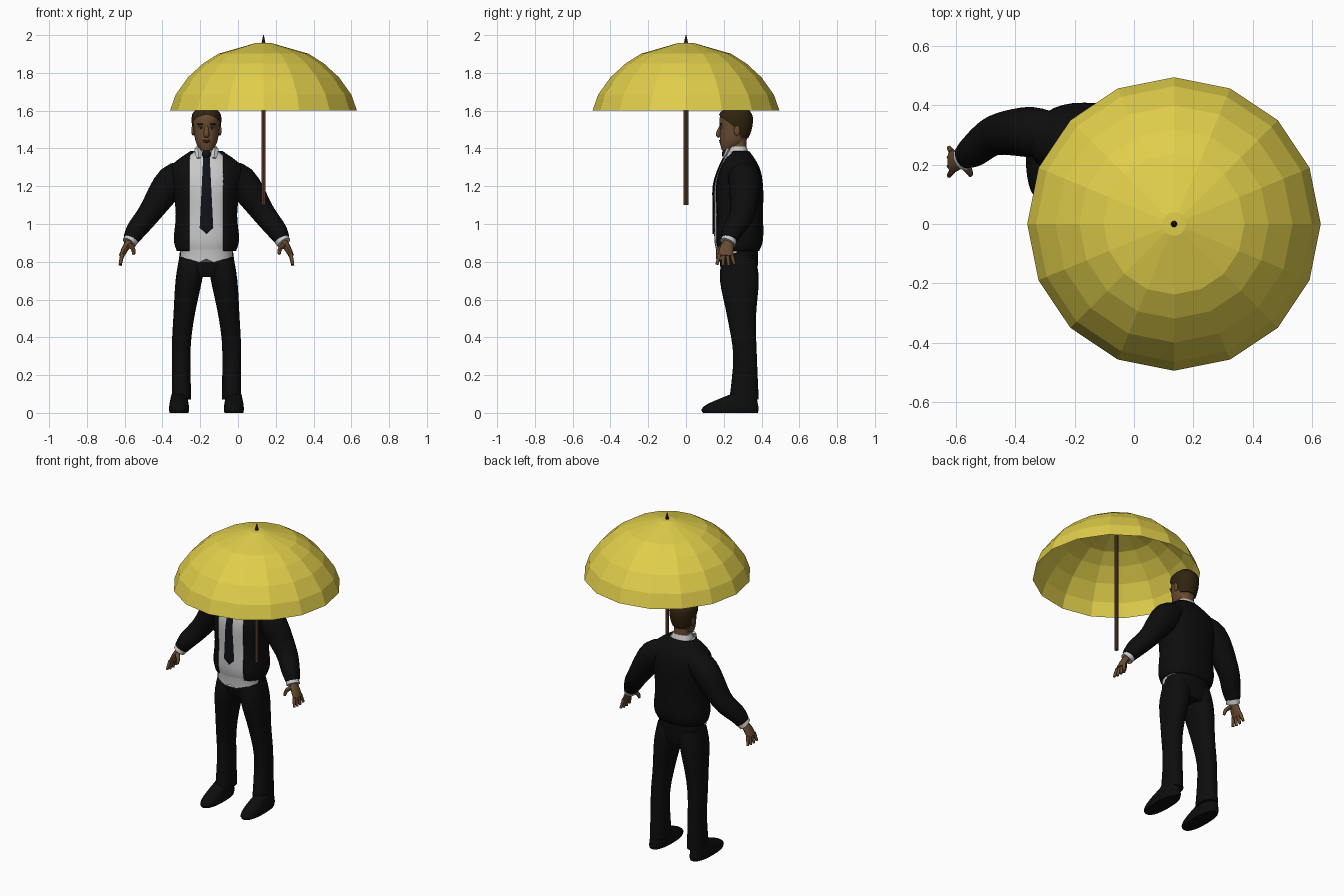
import bpy, bmesh
from math import sin, cos, pi, asin, sqrt, copysign
from mathutils import Vector

cube = bpy.data.objects.get("Cube")
if cube:
    bpy.data.objects.remove(cube)

MAN_X = -.167
POLE_X = .135
SIDES = {"right": -1, "left": 1}


def material(name, red, green, blue):
    mat = bpy.data.materials.new(name)
    mat.use_nodes = True
    mat.diffuse_color = (red, green, blue, 1)
    shader = mat.node_tree.nodes["Principled BSDF"]
    shader.inputs["Base Color"].default_value = mat.diffuse_color
    shader.inputs["Roughness"].default_value = .8
    return mat


yellow = material("canopy yellow", .75, .62, .07)
wood = material("shaft brown", .14, .065, .03)
dark = material("tip brown", .04, .02, .015)
flesh = material("skin brown", .14, .07, .03)
hair_brown = material("hair brown", .03, .017, .005)
black = material("suit black", .004, .004, .004)
white = material("shirt white", .58, .58, .58)
navy = material("tie navy", .005, .006, .01)
lip_brown = material("lip brown", .08, .03, .02)


def spline(rows, steps=4):
    """Pass a smooth curve through rows of any width."""
    points = [Vector(row) for row in rows]
    points = [points[0], *points, points[-1]]
    dense = []
    for a, b, c, d in zip(points, points[1:], points[2:], points[3:]):
        for step in range(steps):
            t = step / steps
            bend = (2 * a - 5 * b + 4 * c - d) + (3 * b - 3 * c + d - a) * t
            dense.append(b + (c - a) * t / 2 + bend * t * t / 2)
    return dense + [points[-1]]


def skin(name, rings, mat, caps=True, smooth=True):
    """Bridge rings into one surface; coincident ends are welded."""
    bm = bmesh.new()
    loops = [[bm.verts.new(point) for point in ring] for ring in rings]
    for low, high in zip(loops, loops[1:]):
        for i in range(len(low) - 1):
            bm.faces.new((low[i], low[i + 1], high[i + 1], high[i]))
    if caps:
        bm.faces.new(loops[0])
        bm.faces.new(loops[-1])
    bmesh.ops.remove_doubles(bm, verts=bm.verts, dist=.0001)
    bmesh.ops.recalc_face_normals(bm, faces=bm.faces)
    mesh = bpy.data.meshes.new(name)
    bm.to_mesh(mesh)
    bm.free()
    mesh.materials.append(mat)
    part = bpy.data.objects.new(name, mesh)
    bpy.context.collection.objects.link(part)
    if smooth:
        bpy.ops.object.select_all(action="DESELECT")
        part.select_set(True)
        bpy.context.view_layer.objects.active = part
        bpy.ops.object.shade_smooth_by_angle(angle=.8)
    return part


def levels(rows, x=MAN_X, gap=None, count=28, power=.85):
    """Horizontal rounded rings from rows of height, half width, front, back."""
    rings = []
    for z, half, front, back in rows:
        start = gap(z, half) if gap else 0
        ring = []
        for i in range(count + 1):
            angle = start - pi / 2 + (2 * pi - 2 * start) * i / count
            c, s = cos(angle), sin(angle)
            ring.append((x + half * copysign(abs(c) ** power, c),
                         (front + back) / 2 + (back - front) / 2 * copysign(abs(s) ** power, s),
                         z))
        rings.append(ring)
    return rings


def tube(name, path, mat, side=1, count=12):
    """Rings across a path of offset, y, z, depth radius, width radius."""
    path = spline(path)
    points = [Vector((MAN_X + side * off, y, z)) for off, y, z, *radii in path]
    rings = []
    for i, point in enumerate(points):
        along = (points[min(i + 1, len(points) - 1)] - points[max(i - 1, 0)]).normalized()
        across = along.cross(Vector((0, 1, 0))).normalized()
        deep = across.cross(along)
        depth, width = path[i][3:]
        turns = [2 * pi * k / count for k in range(count + 1)]
        rings.append([point + deep * depth * cos(a) + across * width * sin(a) for a in turns])
    return skin(name, rings, mat)


def ellipsoid(name, offset, y, z, size, mat, side=1):
    bpy.ops.mesh.primitive_uv_sphere_add(segments=16, ring_count=10,
                                         location=(MAN_X + side * offset, y, z))
    part = bpy.context.object
    part.name, part.scale = name, size
    part.data.materials.append(mat)
    bpy.ops.object.shade_smooth()


def rod(name, bottom, top, radius, tip_radius, mat):
    bpy.ops.mesh.primitive_cone_add(vertices=10, radius1=radius, radius2=tip_radius,
                                    depth=top - bottom, location=(POLE_X, 0, (bottom + top) / 2))
    part = bpy.context.object
    part.name = name
    part.data.materials.append(mat)


# Umbrella: flat-panelled canopy, shaft and tip
canopy = []
for slope in (0, .35, .63, .87, 1.07, 1.49, pi / 2):
    radius, height = .495 * cos(slope), 1.6 + .36 * sin(slope) ** 1.35
    canopy.append([(POLE_X + radius * cos(k * pi / 8), radius * sin(k * pi / 8), height)
                   for k in range(17)])
skin("umbrella_canopy", canopy, yellow, caps=False, smooth=False)
rod("umbrella_shaft", 1.1, 1.95, .012, .012, wood)
rod("umbrella_tip", 1.95, 2, .013, .002, dark)

# Shirt, with tails that dip and part at the front
torso = spline([(.86, .15, .16, .38), (.92, .165, .15, .4), (1.05, .155, .15, .4),
                (1.2, .17, .15, .4), (1.3, .18, .18, .38), (1.38, .08, .22, .33)])
shirt = levels([(z, half - .01, front, back - .01) for z, half, front, back in torso])
tails = []
for x, y, z in shirt[0]:
    offset = abs(x - MAN_X)
    notch = .03 if y < .25 and offset < .02 else 0
    tails.append((x, y, .785 + .3 * offset + notch))
skin("shirt", [tails] + shirt, white)

# Jacket, open at the front
jacket = skin("jacket",
              levels([(z, half, front + .005, back) for z, half, front, back in torso],
                     gap=lambda z, half: asin(min(.9, (.088 / half) ** 1.18))),
              black, caps=False)
cloth = jacket.modifiers.new("cloth", "SOLIDIFY")
cloth.thickness, cloth.offset = .016, 0

# Tie: a knot and a blade that widens down the shirt front
blade = []
for z, half, front, back in torso:
    if z > .94:
        wide = min(.035 - .05 * (z - 1), 2 * (z - .947))
        blade.append([(MAN_X + side * wide, front + shift, z) for side, shift in
                      ((-1, -.003), (0, -.009), (1, -.003), (0, .01), (-1, -.003))])
skin("tie_blade", blade, navy)
ellipsoid("tie_knot", 0, .21, 1.37, (.024, .02, .026), navy)

# Collar, neck and trouser seat
skin("collar", levels([(1.35, .08, .21, .34), (1.41, .055, .23, .32)]), white)
skin("neck", levels([(1.35, .05, .23, .32), (1.45, .047, .23, .32)]), flesh)
skin("trouser_seat", levels([(.72, .13, .2, .37), (.78, .15, .18, .38), (.86, .14, .18, .38)]),
     black)

leg = spline([(.82, .07, .19, .37), (.7, .07, .18, .385), (.5, .055, .22, .37),
              (.3, .049, .25, .375), (.07, .051, .23, .385)])
shoe = spline([(0, .05, .09, .38), (.02, .053, .083, .385), (.05, .05, .12, .38),
               (.1, .04, .24, .37)])

for name, side in SIDES.items():
    # Trouser leg slants outwards from hip to knee
    rings = []
    for row in leg:
        offset = .133 - .16 * max(0, row[0] - .36) ** 1.3
        rings += levels([row], x=MAN_X + side * offset)
    skin(f"{name}_trouser_leg", rings, black)
    skin(f"{name}_shoe", levels(shoe, x=MAN_X + side * .145), black)

    # Sleeve, cuff and collar point
    tube(f"{name}_sleeve", [(.07, .29, 1.3, .07, .04), (.18, .31, 1.23, .085, .085),
                            (.3, .3, 1.06, .068, .063), (.37, .25, .97, .056, .054),
                            (.4, .23, .92, .045, .042)], black, side, count=18)
    tube(f"{name}_cuff", [(.39, .235, .93, .04, .04), (.41, .22, .9, .044, .038)], white, side)
    tube(f"{name}_collar_point", [(.045, .225, 1.4, .01, .02), (.04, .2, 1.35, .007, .014)],
         white, side, count=4)

    # Hand: palm, four fingers and thumb
    tube(f"{name}_palm", [(.4, .23, .92, .025, .022), (.43, .215, .87, .036, .018),
                          (.45, .21, .83, .04, .014)], flesh, side)
    for finger in range(4):
        spread = finger - 1.5
        y, length = .21 + .021 * spread, .053 - .006 * abs(spread)
        tube(f"{name}_finger_{finger + 1}",
             [(.446, y, .84, .011, .011), (.457, y + .01 * spread, .83 - length, .008, .008)],
             flesh, side, count=8)
    tube(f"{name}_thumb", [(.415, .205, .89, .015, .014), (.39, .18, .87, .014, .012),
                           (.385, .166, .84, .008, .008)], flesh, side, count=8)

    # Ear, eye and brow
    ellipsoid(f"{name}_ear", .071, .27, 1.495, (.009, .016, .028), flesh, side)
    ellipsoid(f"{name}_eye", .029, .19, 1.508, (.013, .008, .005), white, side)
    ellipsoid(f"{name}_pupil", .029, .185, 1.508, (.006, .005, .005), dark, side)
    ellipsoid(f"{name}_eyelid", .029, .188, 1.514, (.015, .009, .004), flesh, side)
    ellipsoid(f"{name}_eyebrow", .03, .185, 1.528, (.02, .008, .005), hair_brown, side)

# Head with nose and lips
head = spline([(1.39, .03, .19, .25), (1.43, .055, .18, .31), (1.5, .068, .18, .34),
               (1.57, .068, .18, .34), (1.61, .03, .23, .3)])
skin("head", levels(head, power=.95), flesh)
tube("nose", [(0, .186, 1.52, .008, .009), (0, .172, 1.475, .014, .015),
              (0, .18, 1.463, .008, .012)], flesh)
for name, z in (("upper_lip", 1.442), ("lower_lip", 1.434)):
    ellipsoid(name, 0, .181, z, (.02, .007, .004), lip_brown)

# Hair: a shell round the head, opening below the hairline
skin("hair", levels([(z + .01, half + .008, front - .006, back + .01)
                     for z, half, front, back in head if z > 1.43],
                    gap=lambda z, half: 6 * sqrt(max(0, 1.575 - z)), power=.95),
     hair_brown)
